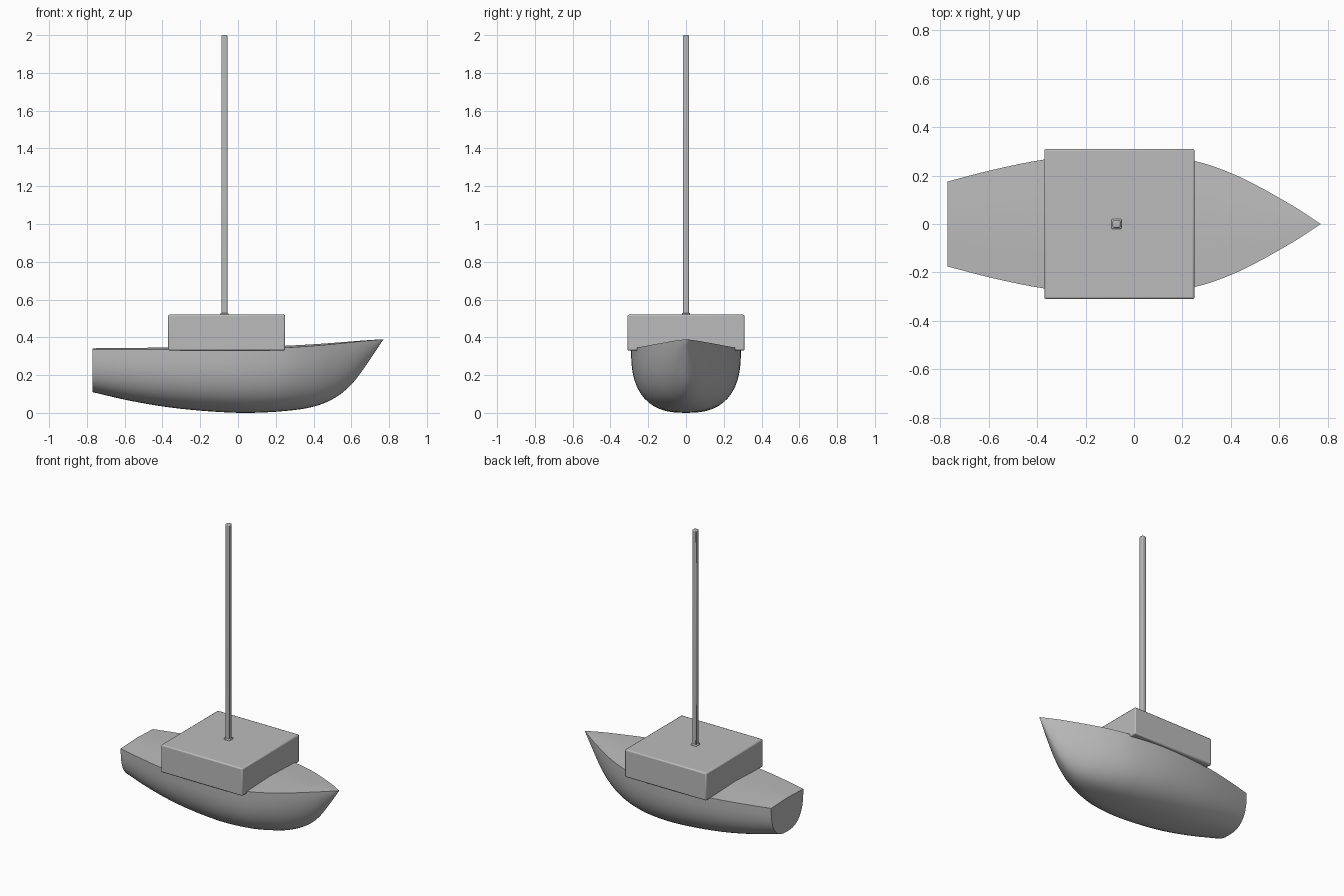
import bpy
import bmesh
import math
from mathutils import Vector

cube = bpy.data.objects.get("Cube")
if cube:
    bpy.data.objects.remove(cube, do_unlink=True)

# Single grey finish
grey = bpy.data.materials.new("plain grey")
grey.use_nodes = True
colour = (0.5, 0.5, 0.5, 1)
grey.diffuse_color = colour
grey.node_tree.nodes["Principled BSDF"].inputs["Base Color"].default_value = colour


def finish(name, bm, bevel=0.0):
    """Turn a bmesh into a named, shaded object."""
    bmesh.ops.recalc_face_normals(bm, faces=bm.faces)
    mesh = bpy.data.meshes.new(name)
    bm.to_mesh(mesh)
    bm.free()
    obj = bpy.data.objects.new(name, mesh)
    bpy.context.collection.objects.link(obj)
    mesh.materials.append(grey)
    if bevel:
        mod = obj.modifiers.new("soft edges", 'BEVEL')
        mod.width = bevel
        mod.segments = 2
    bpy.ops.object.select_all(action='DESELECT')
    obj.select_set(True)
    bpy.context.view_layer.objects.active = obj
    bpy.ops.object.shade_smooth_by_angle(angle=math.radians(35))
    return obj


def box(name, low, high, bevel):
    low, high = Vector(low), Vector(high)
    bm = bmesh.new()
    bmesh.ops.create_cube(bm, size=1)
    bmesh.ops.scale(bm, vec=high - low, verts=bm.verts)
    bmesh.ops.translate(bm, vec=(low + high) / 2, verts=bm.verts)
    return finish(name, bm, bevel)


def smooth_path(points, steps):
    """Pass a Catmull-Rom spline through the given points."""
    pts = [Vector(p) for p in points]
    pts = [2 * pts[0] - pts[1]] + pts + [2 * pts[-1] - pts[-2]]
    path = []
    for a, b, c, d in zip(pts, pts[1:], pts[2:], pts[3:]):
        for i in range(steps):
            t = i / steps
            path.append(b + (c - a) * (t / 2)
                        + (2 * a - 5 * b + 4 * c - d) * (t * t / 2)
                        + (3 * b - a - 3 * c + d) * (t ** 3 / 2))
    path.append(pts[-2])
    return path


# Hull stations: position along the boat, half beam, keel height, sheer height
stations = [
    (-0.77, 0.175, 0.11, 0.335),
    (-0.58, 0.224, 0.066, 0.335),
    (-0.37, 0.266, 0.03, 0.335),
    (-0.15, 0.288, 0.008, 0.335),
    (0.05, 0.288, 0.0, 0.336),
    (0.25, 0.26, 0.01, 0.345),
    (0.4, 0.21, 0.033, 0.355),
    (0.51, 0.157, 0.078, 0.365),
    (0.6, 0.107, 0.15, 0.374),
    (0.68, 0.06, 0.255, 0.382),
    (0.77, 0.0, 0.39, 0.39),
]


def section(station, sides=24):
    """Closed cross-section: rounded bottom plus a lightly crowned deck."""
    x, beam, keel, sheer = station
    vee = min(1, max(0, (x - 0.2) / 0.5))
    power = 2 / (2.6 - 0.9 * vee)
    ring = []
    for i in range(sides + 1):
        angle = math.pi * (i / sides - 0.5)
        y = math.copysign(abs(math.sin(angle)) ** power, angle) * beam
        drop = max(0, math.cos(angle)) ** power * (sheer - keel)
        ring.append((x, y, sheer - drop))
    for side in (0.5, 0, -0.5):
        ring.append((x, side * beam, sheer + 0.04 * beam * (1 - abs(side))))
    return ring


# Hull with deck and flat transom
bm = bmesh.new()
rings = [[bm.verts.new(p) for p in section(s)] for s in smooth_path(stations, 4)]
for first, second in zip(rings, rings[1:]):
    for i in range(len(first)):
        bm.faces.new((first[i - 1], first[i], second[i], second[i - 1]))
bm.faces.new(rings[0])
bmesh.ops.remove_doubles(bm, verts=bm.verts, dist=0.0002)
finish("hull", bm)

# Wide cabin block
box("cabin", (-0.37, -0.31, 0.33), (0.25, 0.31, 0.52), 0.008)

# Mast and its small foot
mast_x = -0.072
for name, half, bottom, top, bevel in (("mast", 0.016, 0.5, 2.0, 0.006),
                                       ("mast_foot", 0.021, 0.51, 0.53, 0.005)):
    box(name, (mast_x - half, -half, bottom), (mast_x + half, half, top), bevel)
